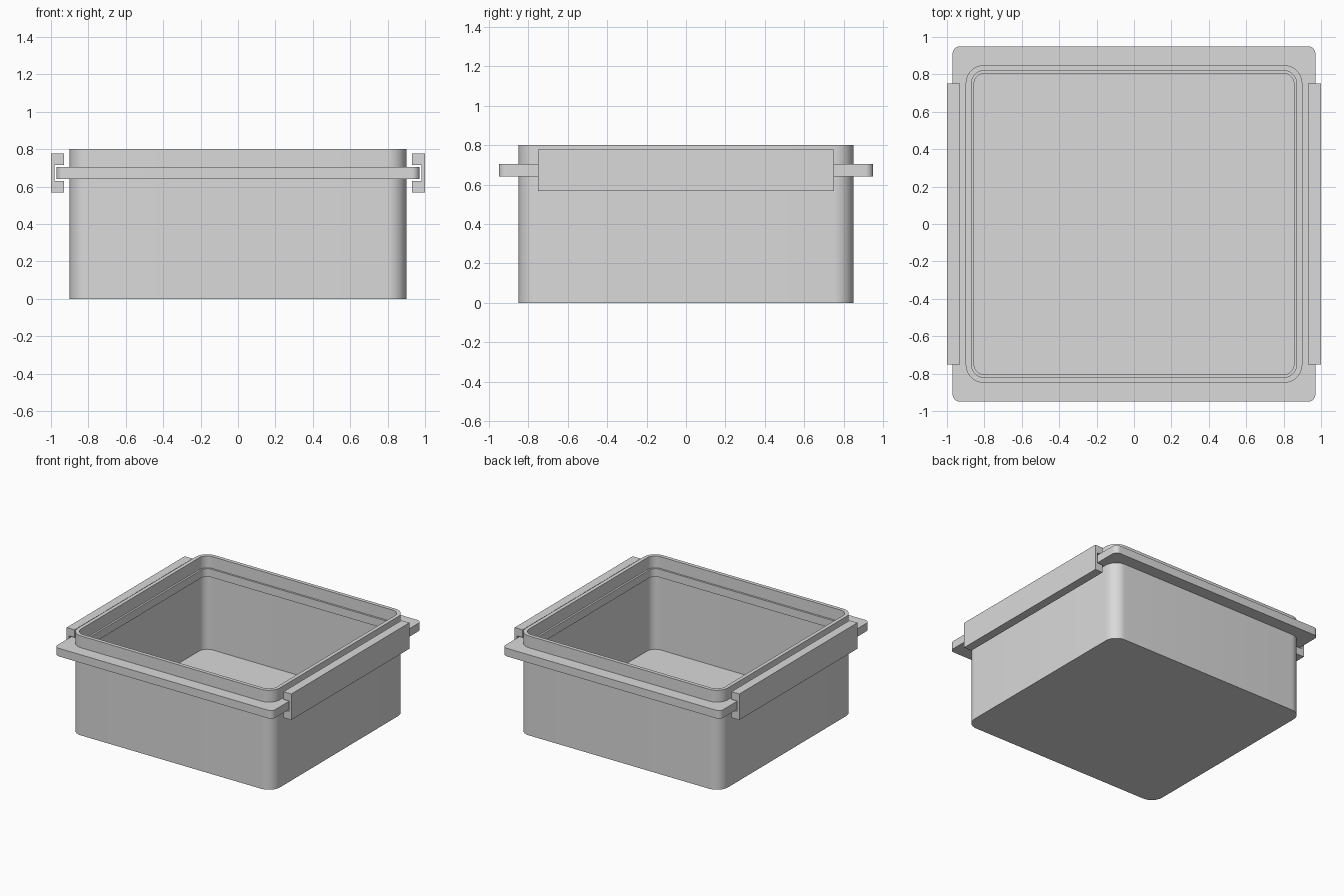
import bpy, bmesh, math

if "Cube" in bpy.data.objects:
    bpy.data.objects.remove(bpy.data.objects["Cube"])

grey = bpy.data.materials.new("light grey plastic")
grey.diffuse_color = (0.7, 0.7, 0.7, 1)
grey.use_nodes = True
grey.node_tree.nodes["Principled BSDF"].inputs["Base Color"].default_value = grey.diffuse_color


def finish(name, bm):
    bmesh.ops.recalc_face_normals(bm, faces=bm.faces)
    mesh = bpy.data.meshes.new(name)
    bm.to_mesh(mesh)
    bm.free()
    mesh.materials.append(grey)
    obj = bpy.data.objects.new(name, mesh)
    bpy.context.collection.objects.link(obj)
    return obj


def rounded_loop(bm, hx, hy, r, z, seg=12):
    """Ring of vertices around a rounded rectangle."""
    verts = []
    for i, (sx, sy) in enumerate([(1, 1), (-1, 1), (-1, -1), (1, -1)]):
        for k in range(seg + 1):
            a = math.pi / 2 * (i + k / seg)
            verts.append(bm.verts.new((sx * (hx - r) + r * math.cos(a),
                                       sy * (hy - r) + r * math.sin(a), z)))
    return verts


def loft(name, sections):
    """Skin a stack of rounded rectangles and cap both ends."""
    bm = bmesh.new()
    loops = [rounded_loop(bm, *s) for s in sections]
    n = len(loops[0])
    for a, b in zip(loops, loops[1:]):
        for i in range(n):
            j = (i + 1) % n
            bm.faces.new((a[i], a[j], b[j], b[i]))
    bm.faces.new(loops[0])
    bm.faces.new(loops[-1])
    return finish(name, bm)


# Open box: outer wall, flange, thin rim, inner lip, inner wall, floor
outer, flange = (0.90, 0.85, 0.10), (0.97, 0.95, 0.04)
inner, lip = (0.87, 0.82, 0.07), (0.855, 0.805, 0.055)
box = loft("box_with_flange", [
    (*outer, 0.0), (*outer, 0.64), (*flange, 0.64), (*flange, 0.705),
    (*outer, 0.705), (*outer, 0.80), (*inner, 0.80), (*inner, 0.705),
    (*lip, 0.705), (*lip, 0.64), (*inner, 0.64), (*inner, 0.05)])
bpy.context.view_layer.objects.active = box
box.select_set(True)
bpy.ops.object.shade_smooth_by_angle(angle=math.radians(30))

# C-shaped clips sliding over the flange on both sides
profile = [(1.0, 0.568), (1.0, 0.777), (0.93, 0.777), (0.93, 0.715),
           (0.98, 0.715), (0.98, 0.63), (0.93, 0.63), (0.93, 0.568)]
for side, name in ((1, "right_clip"), (-1, "left_clip")):
    bm = bmesh.new()
    face = bm.faces.new([bm.verts.new((side * x, -0.75, z)) for x, z in profile])
    ext = bmesh.ops.extrude_face_region(bm, geom=[face], use_keep_orig=True)
    moved = [v for v in ext["geom"] if isinstance(v, bmesh.types.BMVert)]
    bmesh.ops.translate(bm, verts=moved, vec=(0, 1.5, 0))
    finish(name, bm)
